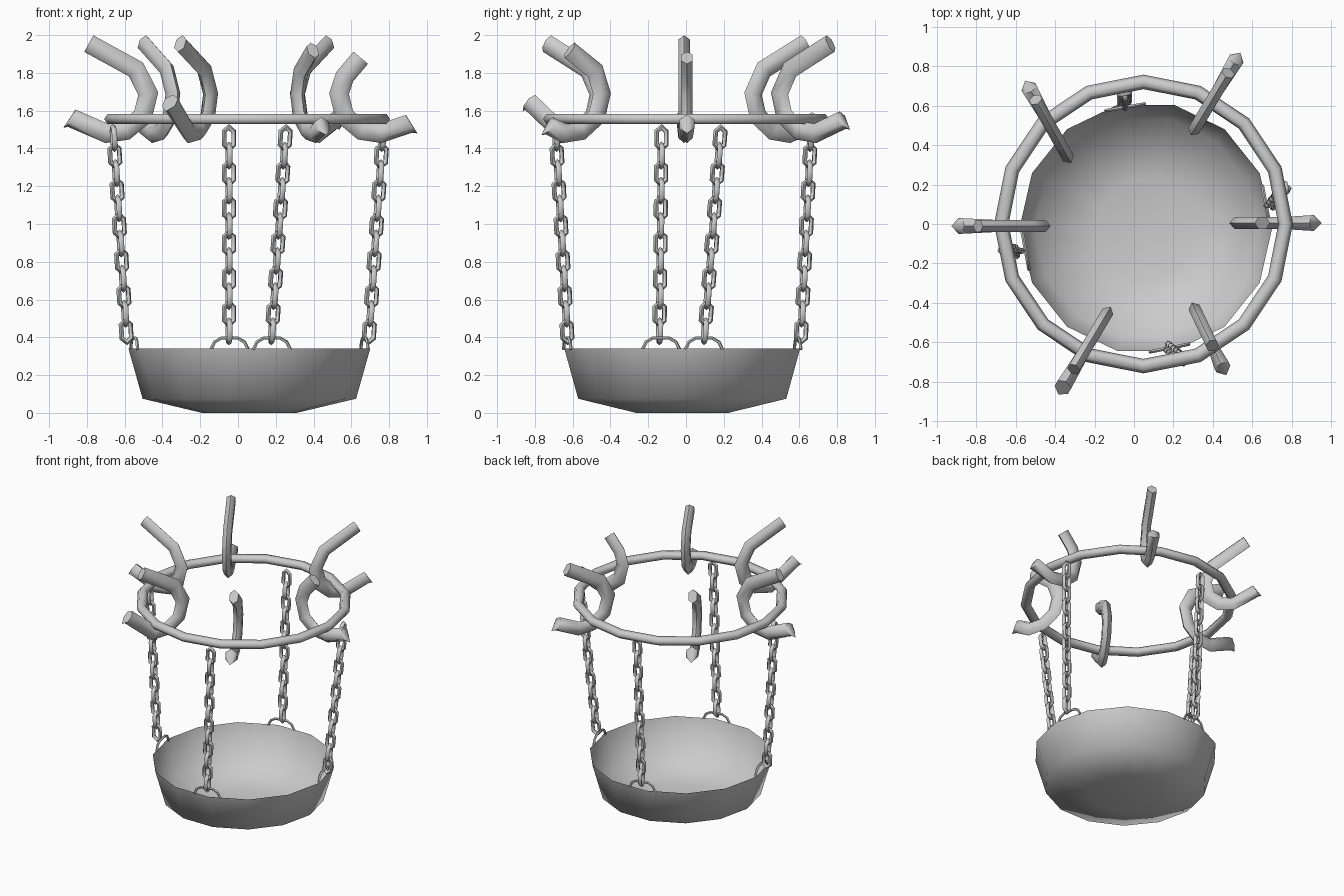
import bpy, bmesh, math
from mathutils import Vector

if "Cube" in bpy.data.objects:
    bpy.data.objects.remove(bpy.data.objects["Cube"])


def finish(name, bm, angle=70):
    bmesh.ops.recalc_face_normals(bm, faces=bm.faces)
    me = bpy.data.meshes.new(name)
    bm.to_mesh(me)
    bm.free()
    ob = bpy.data.objects.new(name, me)
    bpy.context.collection.objects.link(ob)
    bpy.ops.object.select_all(action='DESELECT')
    ob.select_set(True)
    bpy.context.view_layer.objects.active = ob
    bpy.ops.object.shade_smooth_by_angle(angle=math.radians(angle))
    return ob


def sweep(bm, pts, normal, a, b, n, closed=False, flare=1.0):
    """Sweep an n-sided section along a planar path (a in plane, b along normal)."""
    normal = Vector(normal).normalized()
    pts = [Vector(p) for p in pts]
    count, rings = len(pts), []
    for i, p in enumerate(pts):
        before = pts[i - 1] if (closed or i > 0) else None
        after = pts[(i + 1) % count] if (closed or i < count - 1) else None
        t0 = (p - before).normalized() if before else (after - p).normalized()
        t1 = (after - p).normalized() if after else t0
        t = (t0 + t1).normalized()
        side = normal.cross(t).normalized() / max(t.dot(t1), 0.5)
        w = b * (flare if i == count - 1 else 1)
        rings.append([bm.verts.new(p + side * a * math.cos(q) + normal * w * math.sin(q))
                      for q in (math.tau * k / n for k in range(n))])
    for i in range(count if closed else count - 1):
        r, s = rings[i], rings[(i + 1) % count]
        for k in range(n):
            bm.faces.new((r[k], r[(k + 1) % n], s[(k + 1) % n], s[k]))
    if not closed:
        bm.faces.new(rings[0])
        bm.faces.new(rings[-1][::-1])


# Bowl: open thin shell
bm = bmesh.new()
SIDES = 14
rows = []
for r, z in [(0.64, 0.34), (0.565, 0.075), (0.25, 0.0)]:
    rows.append([bm.verts.new((0.06 + r * math.cos(math.tau * k / SIDES),
                               -0.02 + r * math.sin(math.tau * k / SIDES), z))
                 for k in range(SIDES)])
for r, s in zip(rows, rows[1:]):
    for k in range(SIDES):
        bm.faces.new((r[k], r[(k + 1) % SIDES], s[(k + 1) % SIDES], s[k]))
bm.faces.new(rows[-1])
finish("bowl", bm, 80)

# Upper ring
bm = bmesh.new()
sweep(bm, [(0.048 + 0.72 * math.cos(math.tau * k / 16), 0.72 * math.sin(math.tau * k / 16), 1.556)
           for k in range(16)], (0, 0, 1), 0.036, 0.031, 6, True)
finish("upper_ring", bm)

# Chains and rim loops: (name, bottom xy, top xy)
chains = [("back", (-0.048, 0.61), (-0.048, 0.66)),
          ("right", (0.695, 0.10), (0.765, 0.18)),
          ("left", (-0.592, -0.14), (-0.658, -0.13)),
          ("front", (0.18, -0.63), (0.25, -0.688))]
LINKS = 12
link_shape = [(0, 0.057), (0.025, 0.035), (0.025, -0.035), (0, -0.057),
              (-0.025, -0.035), (-0.025, 0.035)]
loop_shape = [(-0.1, 0.335), (-0.08, 0.375), (-0.045, 0.395), (0.045, 0.395),
              (0.08, 0.375), (0.1, 0.335)]
for name, low, high in chains:
    low, high = Vector((*low, 0.432)), Vector((*high, 1.455))
    out = Vector((low.x - 0.06, low.y + 0.02, 0)).normalized()
    tan = Vector((-out.y, out.x, 0))
    along = (high - low).normalized()
    bm = bmesh.new()
    for i in range(LINKS):
        c = high.lerp(low, i / (LINKS - 1))
        wide = tan if i % 2 == 0 else out
        wide = (wide - along * wide.dot(along)).normalized()
        sweep(bm, [c + wide * u + along * v for u, v in link_shape],
              wide.cross(along), 0.013, 0.015, 5, True)
    finish(name + "_chain", bm)
    bm = bmesh.new()
    base = Vector((0.06, -0.02, 0)) + out * 0.62
    base += tan * (low - base).dot(tan)
    sweep(bm, [base + tan * u + Vector((0, 0, v)) for u, v in loop_shape], out, 0.009, 0.009, 5)
    finish(name + "_rim_loop", bm)

# Hooks: inner xy, outer xy, length, top end (distance, z), lower end z
tall = [(0.315, 1.955), (0.065, 1.818)]
hooks = [("left", (-0.475, -0.01), (-0.95, -0.01), 0.405, tall, 1.56),
         ("back_left", (-0.345, 0.355), (-0.56, 0.74), 0.38, tall, 1.545),
         ("back_right", (0.315, 0.495), (0.54, 0.87), 0.39, tall, 1.55),
         ("front_left", (-0.145, -0.465), (-0.38, -0.86), 0.42, tall, 1.645),
         ("front_right", (0.315, -0.445), (0.46, -0.75), 0.31,
          [(0.19, 1.92), (0.04, 1.81)], 1.52),
         ("right", (0.535, 0.005), (0.94, 0.005), 0.37, [(0.115, 1.88), (0.03, 1.78)], 1.53)]
for name, inner, outer, reach, top, end_z in hooks:
    p = Vector((*inner, 0))
    out = (Vector((*outer, 0)) - p).normalized()
    path = top + [(0, 1.69), (0.03, 1.57), (0.12, 1.495), (0.22, 1.48), (reach, end_z)]
    bm = bmesh.new()
    sweep(bm, [p + out * d + Vector((0, 0, z)) for d, z in path],
          out.cross(Vector((0, 0, 1))), 0.05, 0.035, 6, flare=1.3)
    # pointed, flared lower tip
    tip = bm.verts.new(p + out * (reach + 0.045) + Vector((0, 0, end_z - 0.05)))
    bm.faces.ensure_lookup_table()
    cap = bm.faces[-1]
    loop = list(cap.verts)
    bm.faces.remove(cap)
    for i, v in enumerate(loop):
        bm.faces.new((v, loop[(i + 1) % len(loop)], tip))
    finish(name + "_hook", bm)
